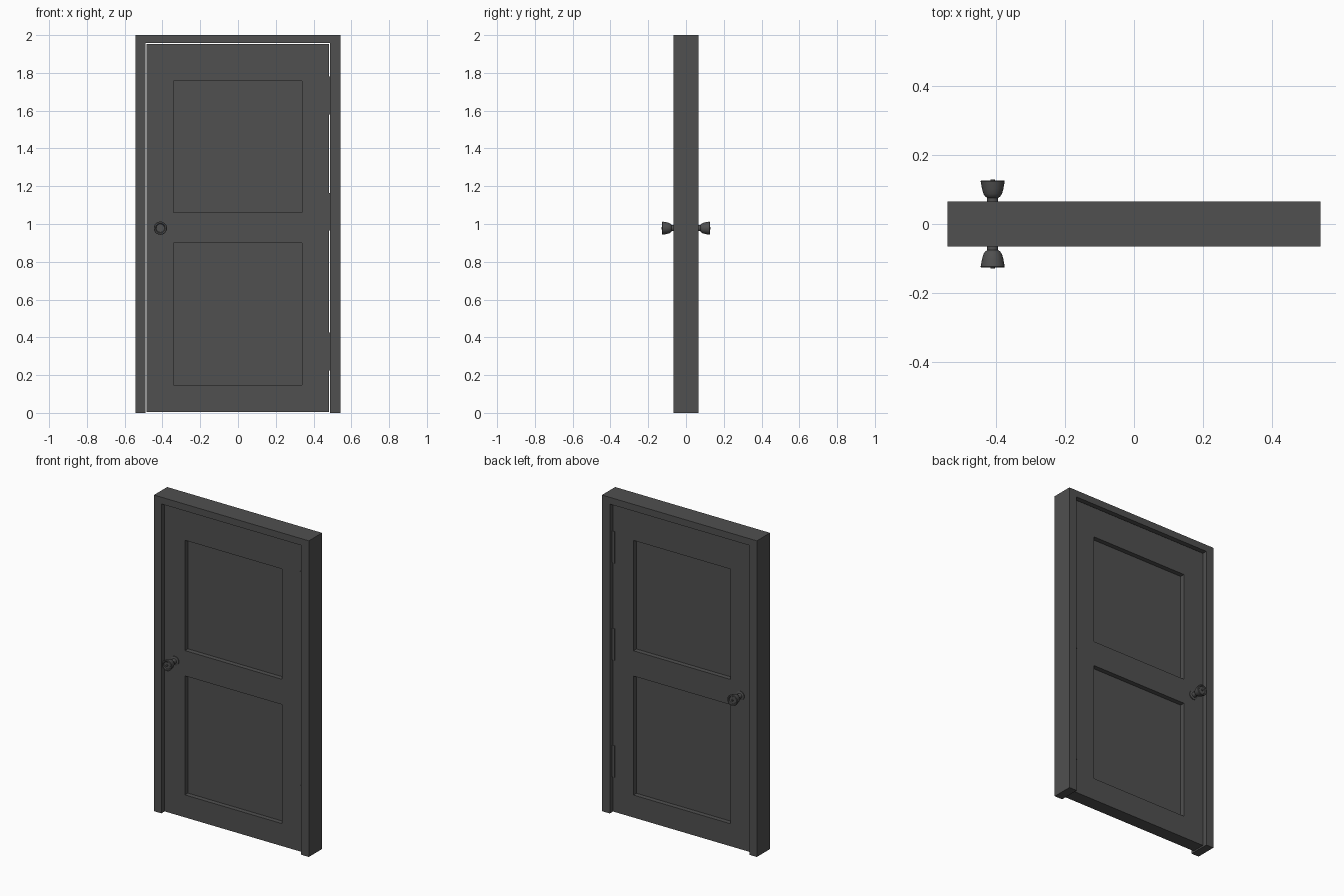
import bpy, bmesh, math

cube = bpy.data.objects.get("Cube")
if cube:
    bpy.data.objects.remove(cube)

paint = bpy.data.materials.new("dark_grey")
paint.use_nodes = True
GREY = (0.08, 0.08, 0.08, 1)
paint.diffuse_color = GREY
paint.node_tree.nodes["Principled BSDF"].inputs["Base Color"].default_value = GREY


def finish(bm, name):
    bmesh.ops.recalc_face_normals(bm, faces=bm.faces)
    mesh = bpy.data.meshes.new(name)
    bm.to_mesh(mesh)
    bm.free()
    obj = bpy.data.objects.new(name, mesh)
    mesh.materials.append(paint)
    bpy.context.collection.objects.link(obj)
    return obj


def smooth(obj, angle):
    bpy.ops.object.select_all(action='DESELECT')
    obj.select_set(True)
    bpy.context.view_layer.objects.active = obj
    bpy.ops.object.shade_smooth_by_angle(angle=math.radians(angle))


def box(name, x, y, z):
    bm = bmesh.new()
    bmesh.ops.create_cube(bm, size=1)
    for v in bm.verts:
        for i, (lo, hi) in enumerate((x, y, z)):
            v.co[i] = lo if v.co[i] < 0 else hi
    return finish(bm, name)


# Door frame: an upside-down U extruded through the wall
DEPTH = 0.066
bm = bmesh.new()
outline = [(-0.542, 0), (-0.542, 2), (0.542, 2), (0.542, 0),
           (0.487, 0), (0.487, 1.957), (-0.49, 1.957), (-0.49, 0)]
face = bm.faces.new([bm.verts.new((x, -DEPTH, z)) for x, z in outline])
out = bmesh.ops.extrude_face_region(bm, geom=[face])
bmesh.ops.translate(bm, vec=(0, 2 * DEPTH, 0),
                    verts=[g for g in out["geom"] if isinstance(g, bmesh.types.BMVert)])
finish(bm, "door_frame")

# Door leaf: a grid of cells on each side, with two cells sunk as panels
XS = (-0.485, -0.342, 0.338, 0.482)
ZS = (0.005, 0.147, 0.9, 1.06, 1.758, 1.952)
FACE, SUNK = 0.042, 0.012
bm = bmesh.new()
for side in (-1, 1):
    grid = [[bm.verts.new((x, side * FACE, z)) for z in ZS] for x in XS]
    for i in range(len(XS) - 1):
        for j in range(len(ZS) - 1):
            cell = bm.faces.new((grid[i][j], grid[i + 1][j], grid[i + 1][j + 1], grid[i][j + 1]))
            if i == 1 and j in (1, 3):
                out = bmesh.ops.extrude_discrete_faces(bm, faces=[cell])
                panel = out["faces"][0]
                bmesh.ops.translate(bm, vec=(0, side * (SUNK - FACE), 0), verts=panel.verts)
bmesh.ops.remove_doubles(bm, verts=bm.verts, dist=0.0001)
border = [e for e in bm.edges if e.is_boundary]
bmesh.ops.bridge_loops(bm, edges=border)
door = finish(bm, "door_leaf")

# Three hinges on the model's left edge
for name, z in (("bottom", 0.225), ("middle", 0.965), ("top", 1.58)):
    box("hinge_" + name, (0.467, 0.488), (-0.046, 0.046), (z, z + 0.2))

# Door knobs: one turned profile (radius, distance from the middle) on both sides
PROFILE = [(0.028, 0.04), (0.028, 0.047), (0.016, 0.05), (0.016, 0.076), (0.022, 0.08),
           (0.027, 0.088), (0.031, 0.102), (0.035, 0.124), (0.033, 0.127), (0.026, 0.127),
           (0.022, 0.122), (0.006, 0.122), (0.006, 0.129), (0, 0.129)]
for name, side in (("front", -1), ("back", 1)):
    bm = bmesh.new()
    verts = [bm.verts.new((r, side * y, 0)) for r, y in PROFILE]
    edges = [bm.edges.new(pair) for pair in zip(verts, verts[1:])]
    bmesh.ops.spin(bm, geom=verts + edges, cent=(0, 0, 0), axis=(0, 1, 0),
                   angle=math.tau, steps=24)
    bmesh.ops.remove_doubles(bm, verts=bm.verts, dist=0.0001)
    bmesh.ops.translate(bm, vec=(-0.411, 0, 0.978), verts=bm.verts)
    smooth(finish(bm, name + "_knob"), 35)
